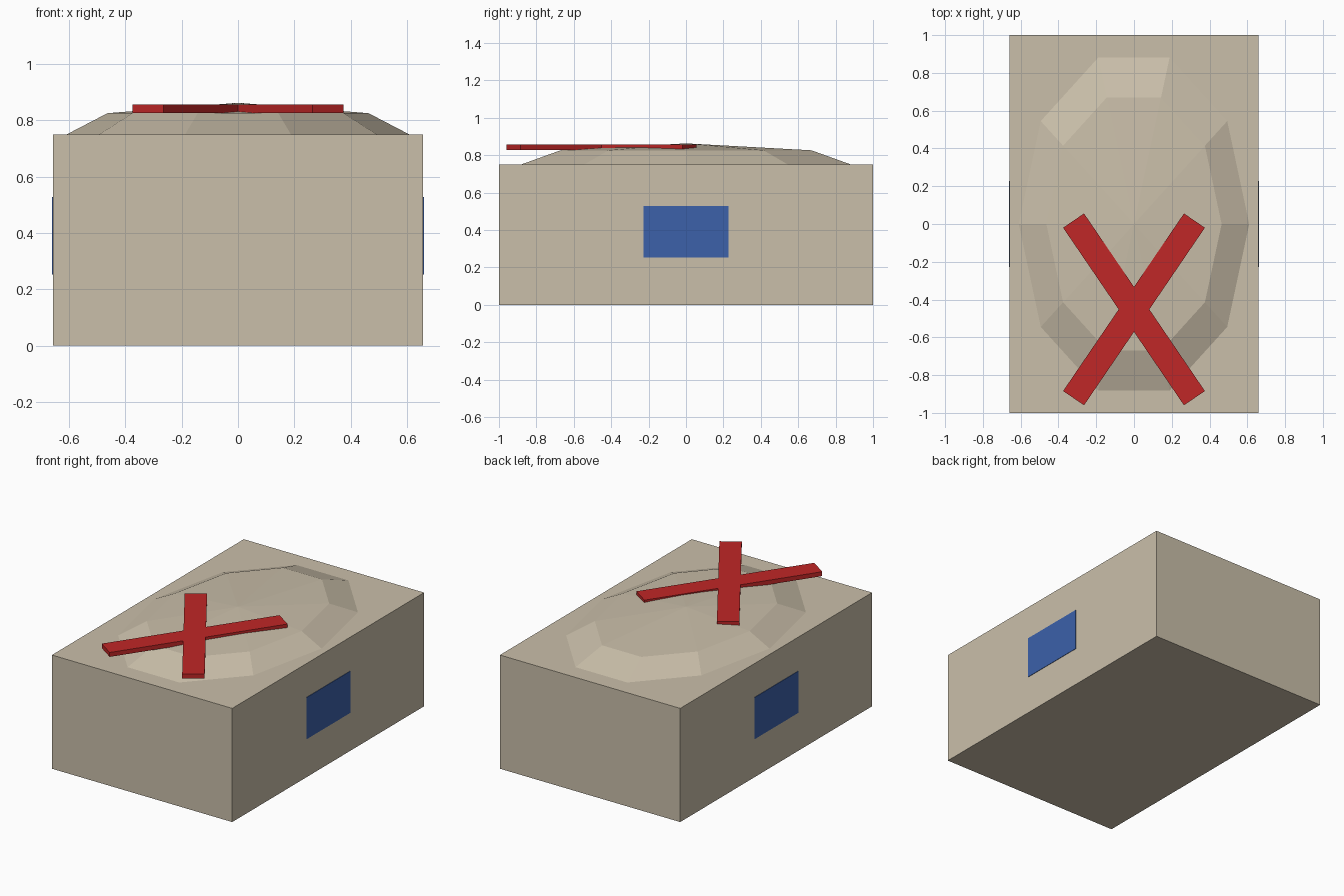
import bpy, bmesh
from math import cos, sin, pi, atan2
from mathutils import Matrix

if "Cube" in bpy.data.objects:
    bpy.data.objects.remove(bpy.data.objects["Cube"])


def material(name, rgb):
    m = bpy.data.materials.new(name)
    m.diffuse_color = (*rgb, 1)
    m.use_nodes = True
    m.node_tree.nodes["Principled BSDF"].inputs["Base Color"].default_value = m.diffuse_color
    return m


tan = material("tan", (0.59, 0.52, 0.40))
red = material("red", (0.53, 0.02, 0.02))
blue = material("blue", (0.045, 0.12, 0.40))


def finish(name, bm, mat):
    bmesh.ops.recalc_face_normals(bm, faces=bm.faces)
    me = bpy.data.meshes.new(name)
    bm.to_mesh(me)
    bm.free()
    ob = bpy.data.objects.new(name, me)
    me.materials.append(mat)
    bpy.context.collection.objects.link(ob)
    return ob


def box(name, size, loc, mat, turn=0):
    bm = bmesh.new()
    bmesh.ops.create_cube(bm, size=1, matrix=Matrix.Diagonal((*size, 1)))
    ob = finish(name, bm, mat)
    ob.location = loc
    ob.rotation_euler.z = turn
    return ob


# Main block
box("body", (1.316, 2, 0.75), (0, 0, 0.375), tan)

# Shallow ten-sided mound: two elliptical rings and a peak
bm = bmesh.new()
rings = [[bm.verts.new((rx * cos(i * pi / 5), ry * sin(i * pi / 5), z)) for i in range(10)]
         for rx, ry, z in ((0.612, 0.93, 0.749), (0.464, 0.705, 0.826))]
peak = bm.verts.new((0, 0, 0.863))
for i in range(10):
    j = (i + 1) % 10
    bm.faces.new((rings[0][i], rings[0][j], rings[1][j], rings[1][i]))
    bm.faces.new((rings[1][i], rings[1][j], peak))
finish("top_mound", bm, tan)

# Crossed bars and side panels
for side, label in ((1, "right"), (-1, "left")):
    box("cross_bar_" + label, (1.137, 0.134, 0.029), (0, -0.452, 0.842), red,
        side * atan2(0.47, 0.32))
    box("side_panel_" + label, (0.008, 0.455, 0.275), (side * 0.657, 0, 0.39), blue)
